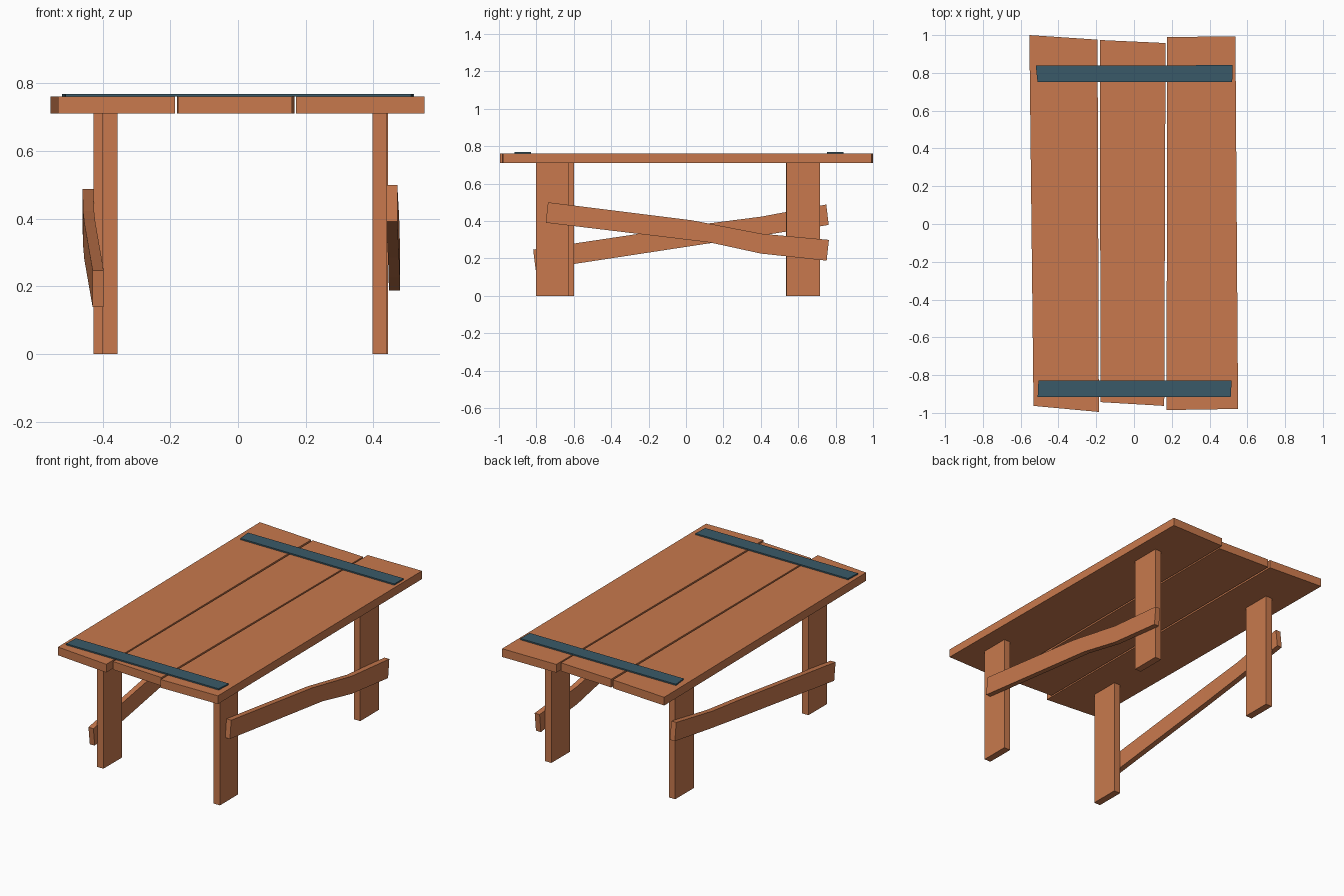
import bpy, bmesh

if "Cube" in bpy.data.objects:
    bpy.data.objects.remove(bpy.data.objects["Cube"])


def material(name, rgb):
    m = bpy.data.materials.new(name)
    m.diffuse_color = (*rgb, 1)
    m.use_nodes = True
    m.node_tree.nodes["Principled BSDF"].inputs["Base Color"].default_value = m.diffuse_color
    return m


wood = material("warm wood", (0.578, 0.191, 0.074))
steel = material("dark blue steel", (0.042, 0.102, 0.138))


def loft(name, rings, mat):
    """Skin a row of four-cornered sections and cap both ends."""
    bm = bmesh.new()
    rows = [[bm.verts.new(p) for p in ring] for ring in rings]
    for a, b in zip(rows, rows[1:]):
        for i in range(4):
            j = (i + 1) % 4
            bm.faces.new((a[i], a[j], b[j], b[i]))
    bm.faces.new(rows[0])
    bm.faces.new(rows[-1])
    bmesh.ops.recalc_face_normals(bm, faces=bm.faces)
    mesh = bpy.data.meshes.new(name)
    bm.to_mesh(mesh)
    bm.free()
    mesh.materials.append(mat)
    ob = bpy.data.objects.new(name, mesh)
    bpy.context.collection.objects.link(ob)


def slab(name, outline, z0, z1, mat):
    loft(name, [[(x, y, z) for x, y in outline] for z in (z0, z1)], mat)


def rect(x0, x1, y0, y1):
    return [(x0, y0), (x1, y0), (x1, y1), (x0, y1)]


# Crooked top planks
TOP0, TOP1 = 0.711, 0.761
slab("left_plank", [(-.532, -.963), (-.186, -.995), (-.193, .976), (-.554, 1.0)], TOP0, TOP1, wood)
slab("middle_plank", [(-.177, -.943), (.160, -.963), (.167, .958), (-.181, .974)], TOP0, TOP1, wood)
slab("right_plank", [(.172, -.985), (.551, -.979), (.537, .993), (.176, .990)], TOP0, TOP1, wood)

# Metal strips across the planks
slab("front_strip", [(-.510, -.916), (.512, -.916), (.517, -.828), (-.506, -.828)], TOP1, .769, steel)
slab("back_strip", [(-.511, .753), (.520, .753), (.521, .841), (-.520, .838)], TOP1, .769, steel)

# Plank legs
for name, x, y0, y1 in (("front_left_leg", -.400, -.778, -.600),
                        ("front_right_leg", .397, -.801, -.626),
                        ("back_left_leg", -.427, .535, .713),
                        ("back_right_leg", .400, .537, .717)):
    slab(name, rect(x, x + .043, y0, y1), 0, TOP0, wood)


# Bent side braces: each station is (centre x, top y, top z, bottom y, bottom z)
def brace(name, stations):
    t = .0165
    loft(name, [[(x - t, yb, zb), (x + t, yb, zb), (x + t, yt, zt), (x - t, yt, zt)]
                for x, yt, zt, yb, zb in stations], wood)


brace("right_brace", [(.4545, -.738, .500, -.750, .391),
                      (.460, .03, .404, .13, .285),
                      (.462, .404, .332, .40, .226),
                      (.4625, .764, .299, .752, .188)])
brace("left_brace", [(-.4135, -.817, .247, -.804, .139),
                     (-.438, .12, .387, .12, .280),
                     (-.442, .40, .423, .42, .325),
                     (-.443, .750, .488, .763, .379)])
